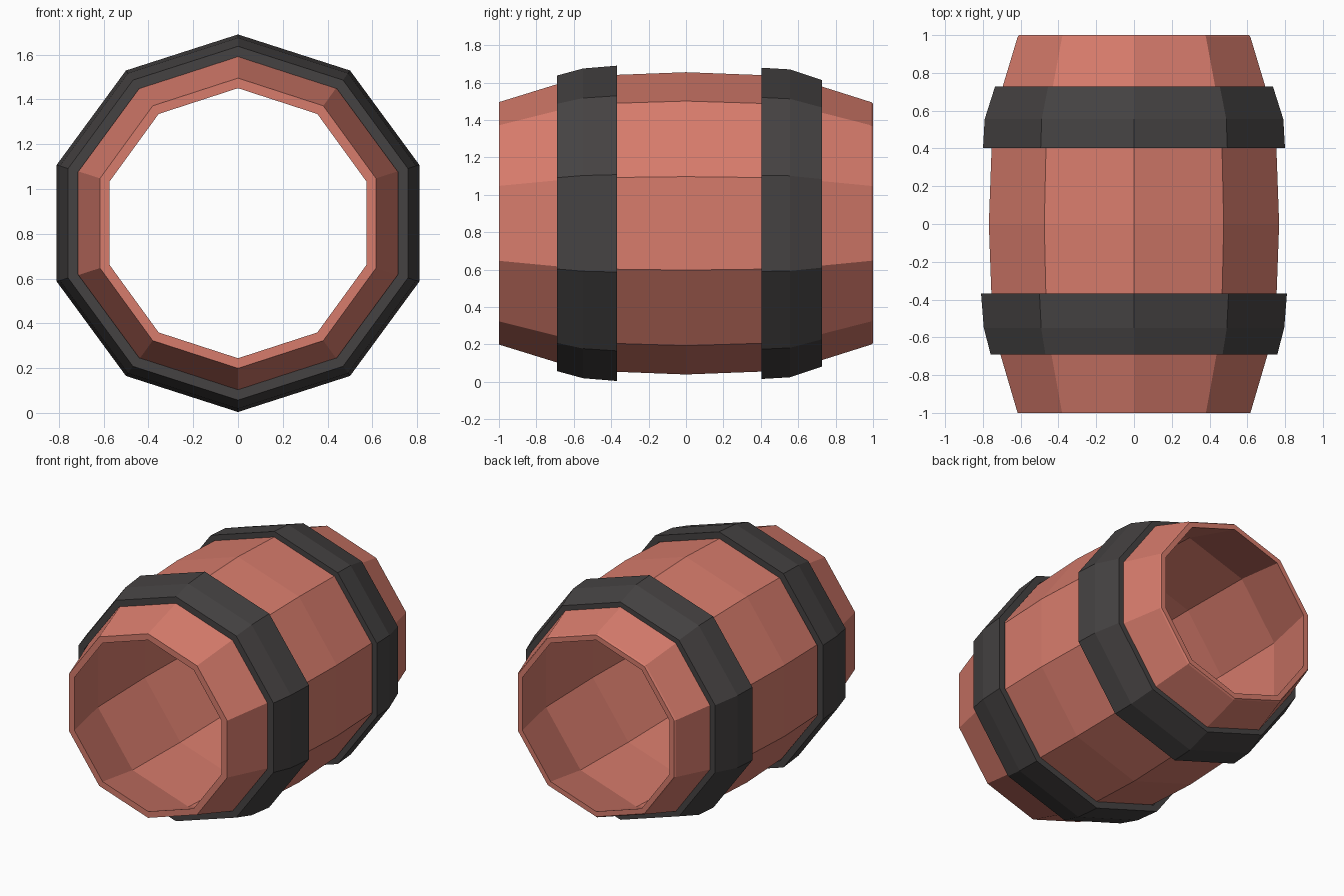
import bpy, bmesh, math

if "Cube" in bpy.data.objects:
    bpy.data.objects.remove(bpy.data.objects["Cube"])

SIDES = 10
CENTRE_Z = 0.847


def material(name, color):
    m = bpy.data.materials.new(name)
    m.diffuse_color = color
    m.use_nodes = True
    m.node_tree.nodes["Principled BSDF"].inputs["Base Color"].default_value = m.diffuse_color
    return m


def ring_shell(name, profile, mat, x_scale=1.0):
    """Spin a closed (y, radius) profile around the y axis, one corner pointing up."""
    bm = bmesh.new()
    loops = []
    for i in range(SIDES):
        a = 2 * math.pi * i / SIDES
        loops.append([bm.verts.new((r * math.sin(a) * x_scale, y,
                                    CENTRE_Z + r * math.cos(a))) for y, r in profile])
    n = len(profile)
    for i in range(SIDES):
        a, b = loops[i], loops[(i + 1) % SIDES]
        for j in range(n):
            k = (j + 1) % n
            bm.faces.new((a[j], a[k], b[k], b[j]))
    bmesh.ops.recalc_face_normals(bm, faces=bm.faces)
    mesh = bpy.data.meshes.new(name)
    bm.to_mesh(mesh)
    bm.free()
    mesh.materials.append(mat)
    obj = bpy.data.objects.new(name, mesh)
    bpy.context.collection.objects.link(obj)
    return obj


def thicken(outer, t):
    return outer + [(y, r - t) for y, r in reversed(outer)]


wood = material("red_wood", (0.68, 0.2, 0.15, 1))
iron = material("dark_iron", (0.06, 0.055, 0.055, 1))

# open-ended bulging body, with a slightly eased back rim
body = [(-1.0, 0.648), (-0.55, 0.787), (0.0, 0.808), (0.55, 0.787),
        (0.99, 0.648), (1.0, 0.64),
        (1.0, 0.603), (0.55, 0.742), (0.0, 0.763), (-0.55, 0.742), (-1.0, 0.603)]
ring_shell("barrel_body", body, wood)

# two hoops following the bulge
ring_shell("front_hoop", thicken([(-0.69, 0.79), (-0.55, 0.828), (-0.368, 0.843)], 0.047), iron, 1.01)
ring_shell("back_hoop", thicken([(0.403, 0.832), (0.555, 0.823), (0.727, 0.766)], 0.04), iron, 1.01)
